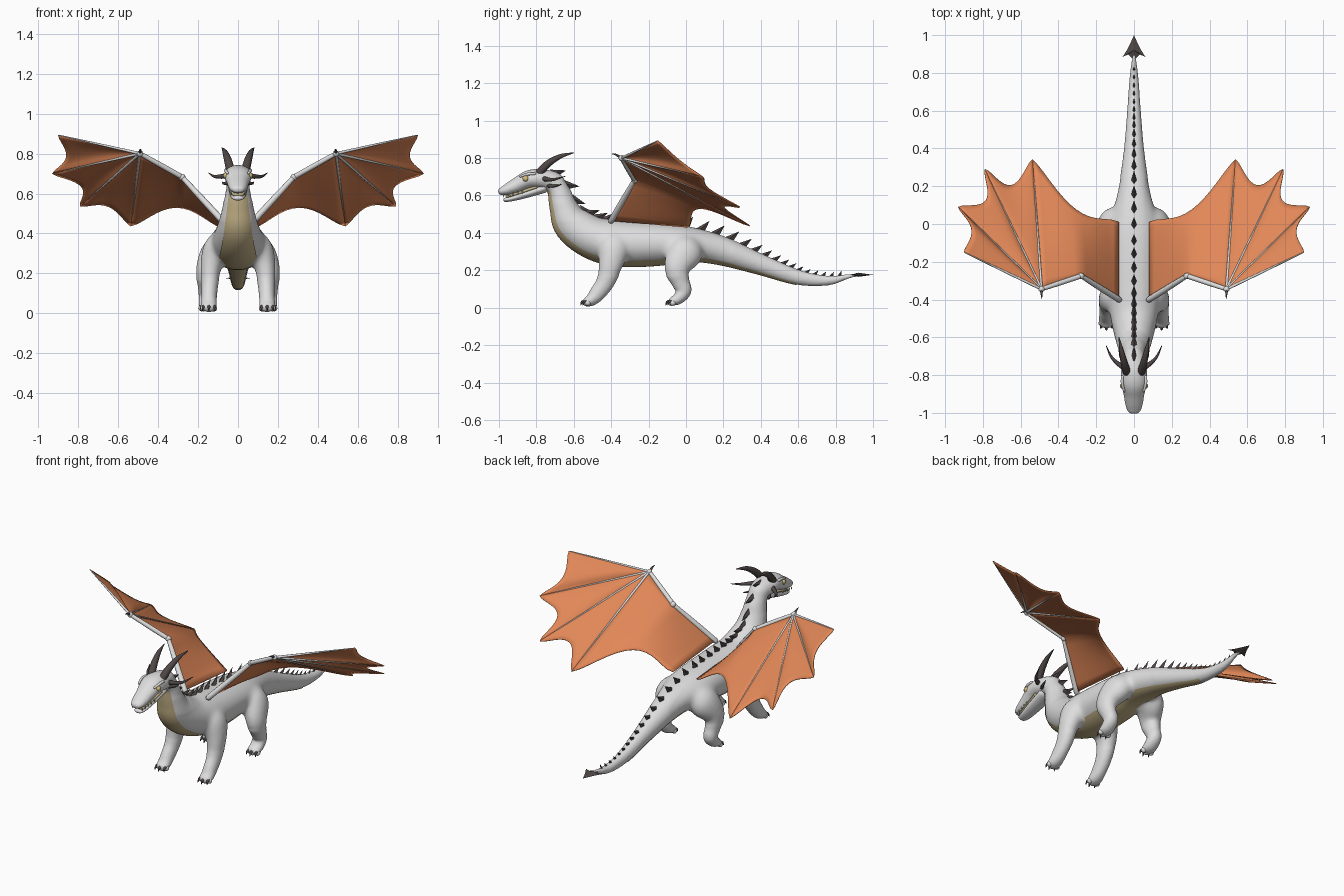
import bpy, bmesh, math
from mathutils import Vector

if "Cube" in bpy.data.objects:
    bpy.data.objects.remove(bpy.data.objects["Cube"])

V = Vector


def material(name, rgb):
    m = bpy.data.materials.new(name)
    m.diffuse_color = (*rgb, 1)
    m.use_nodes = True
    m.node_tree.nodes["Principled BSDF"].inputs["Base Color"].default_value = m.diffuse_color
    return m


SKIN = material("pale_skin", (0.73, 0.73, 0.73))
BELLY = material("tan_belly", (0.57, 0.46, 0.25))
HORN = material("dark_horn", (0.08, 0.064, 0.062))
WEB = material("orange_membrane", (0.76, 0.245, 0.097))
EYE = material("yellow_eye", (0.68, 0.52, 0.2))
TOOTH = material("ivory_tooth", (0.85, 0.82, 0.72))


def make(name, verts, faces, mat, mirror=False, smooth=True):
    me = bpy.data.meshes.new(name)
    me.from_pydata([tuple(v) for v in verts], [], faces)
    ob = bpy.data.objects.new(name, me)
    bpy.context.collection.objects.link(ob)
    me.materials.append(mat)
    for p in me.polygons:
        p.use_smooth = smooth
    if mirror:
        ob.modifiers.new("mirror", 'MIRROR').use_mirror_merge = False
    return ob


def spline(stations, steps):
    """Catmull-Rom samples of (x, y, z, half width, half height)."""
    n, out = len(stations), []
    P = lambda i: stations[max(0, min(n - 1, i))]
    for i in range(n - 1):
        for k in range(steps):
            t = k / steps
            out.append([0.5 * (2 * b + (c - a) * t + (2 * a - 5 * b + 4 * c - d) * t * t
                               + (3 * b - a - 3 * c + d) * t ** 3)
                        for a, b, c, d in zip(P(i - 1), P(i), P(i + 1), P(i + 2))])
    return out + [list(stations[-1])]


def frames(samples):
    """Centre, tangent, side, up and radii of each cross-section."""
    out = []
    for i, s in enumerate(samples):
        a, b = samples[max(0, i - 1)], samples[min(len(samples) - 1, i + 1)]
        t = (V(b[:3]) - V(a[:3])).normalized()
        u = (V((1, 0, 0)) - t * t.x).normalized()
        out.append((V(s[:3]), t, u, u.cross(t), s[3], s[4]))
    return out


def tube(name, stations, mat, mirror=False, sides=16, steps=5):
    """Loft elliptical rings along a path, with rounded ends."""
    fr = frames(spline(stations, steps))
    rings = []
    for first, f in ((True, fr[0]), (False, fr[-1])):
        caps = []
        for ang in (75, 40):
            c, t, u, v, a, b = f
            r, o = math.cos(math.radians(ang)), math.sin(math.radians(ang)) * min(a, b)
            caps.append((c + t * (-o if first else o), t, u, v, a * r, b * r))
        rings = caps + fr if first else rings + caps[::-1]
    verts, faces = [], []
    for c, t, u, v, a, b in rings:
        for k in range(sides):
            g = 2 * math.pi * (k + 0.5) / sides
            verts.append(c + u * a * math.cos(g) + v * b * math.sin(g))
    for i in range(len(rings) - 1):
        for k in range(sides):
            j = (k + 1) % sides
            faces.append((i * sides + k, i * sides + j, (i + 1) * sides + j, (i + 1) * sides + k))
    last = len(verts) - sides
    faces += [tuple(range(sides))[::-1], tuple(range(last, last + sides))]
    return make(name, verts, faces, mat, mirror), fr


def rod(name, a, b, r0, r1, mat, bend=(0, 0, 0), mirror=True, sides=10):
    """Tapered, optionally bent, round rod."""
    a, b = V(a), V(b)
    m = (a + b) / 2 + V(bend)
    rm = (r0 + r1) / 2 * 1.1
    tube(name, [(*a, r0, r0), (*m, rm, rm), (*b, r1, r1)], mat, mirror, sides, 4)


def ball(name, c, r, mat):
    bpy.ops.mesh.primitive_uv_sphere_add(segments=16, ring_count=10, radius=r, location=(0, 0, 0))
    ob = bpy.context.object
    ob.name = name
    for v in ob.data.vertices:
        v.co += V(c)
    ob.data.materials.append(mat)
    bpy.ops.object.shade_smooth()
    ob.modifiers.new("mirror", 'MIRROR').use_mirror_merge = False


# Neck, trunk and tail, head and legs, each as a loft
body = [(-.74, .69, .052, .048), (-.685, .635, .06, .058), (-.655, .54, .076, .074),
        (-.61, .45, .098, .1), (-.50, .375, .125, .113), (-.36, .345, .142, .124),
        (-.15, .34, .142, .115), (0, .342, .13, .094), (.18, .308, .085, .078),
        (.39, .235, .054, .056), (.6, .162, .036, .04), (.76, .145, .025, .026),
        (.87, .168, .013, .012), (.92, .174, .01, .009)]
trunk, spine = tube("trunk", [(0, *s) for s in body], SKIN, sides=32)
head = [(-.985, .622, .038, .022), (-.955, .632, .047, .032), (-.9, .656, .056, .042),
        (-.84, .685, .069, .05), (-.77, .688, .07, .055), (-.70, .672, .06, .056)]
skull = tube("skull", [(0, *s) for s in head], SKIN, sides=24)[0]
fore = tube("front_leg", [(.05, -.37, .38, .05, .06), (.102, -.385, .325, .072, .088),
                          (.135, -.402, .235, .055, .068), (.142, -.43, .14, .043, .05),
                          (.145, -.475, .075, .039, .043), (.146, -.505, .043, .04, .034),
                          (.146, -.527, .032, .039, .027)], SKIN, True, 20)[0]
hind = tube("hind_leg", [(.06, .03, .35, .05, .06), (.113, 0, .3, .074, .095),
                         (.158, -.048, .215, .055, .072), (.16, -.03, .14, .042, .05),
                         (.157, -.012, .09, .04, .042), (.156, -.04, .05, .041, .032),
                         (.155, -.07, .035, .04, .025)], SKIN, True, 20)[0]

# Fuse them into one skin and soften the shoulders, hips and nape
parts = (trunk, skull, fore, hind)
bm = bmesh.new()
deps = bpy.context.evaluated_depsgraph_get()
for ob in parts:
    bm.from_mesh(ob.evaluated_get(deps).to_mesh())
me = bpy.data.meshes.new("body")
bm.to_mesh(me)
bm.free()
for ob in parts:
    bpy.data.objects.remove(ob)
skin = bpy.data.objects.new("body", me)
bpy.context.collection.objects.link(skin)
rem = skin.modifiers.new("fuse", 'REMESH')
rem.mode, rem.voxel_size = 'VOXEL', .008
deps = bpy.context.evaluated_depsgraph_get()
fused = bpy.data.meshes.new_from_object(skin.evaluated_get(deps))
skin.modifiers.clear()
skin.data = fused
bm = bmesh.new()
bm.from_mesh(fused)
soft = [v for v in bm.verts
        if (v.co.y < .25 and .17 < v.co.z < .46 and abs(v.co.x) > .06)
        or (-.77 < v.co.y < -.62 and v.co.z > .57)]
for vs, count in ((soft, 24), (bm.verts[:], 2)):
    for _ in range(count):
        bmesh.ops.smooth_vert(bm, verts=vs, factor=.5, use_axis_x=True, use_axis_y=True,
                              use_axis_z=True)
for f in bm.faces:
    f.smooth, f.material_index = True, 0
bm.to_mesh(fused)
bm.free()
fused.materials.clear()
fused.materials.append(SKIN)

# Belly strip just proud of the underside
bv, bf, M = [], [], 16
strip = [f for f in spine if -.72 < f[0].y < .62]
for c, t, u, v, a, b in strip:
    for k in range(M + 1):
        g = math.radians(225 + 90 * k / M)
        bv.append(c + u * (a + .002) * math.cos(g) + v * (b + .002) * math.sin(g))
for i in range(len(strip) - 1):
    for k in range(M):
        q = i * (M + 1) + k
        bf.append((q, q + 1, q + M + 2, q + M + 1))
make("belly", bv, bf, BELLY)

# Jaw, mouth, teeth and eyes
jaw = [(-.965, .577, .028, .012), (-.93, .584, .036, .015), (-.86, .606, .044, .021),
       (-.76, .638, .05, .025)]
tube("jaw", [(0, *s) for s in jaw], SKIN, sides=20)
tube("mouth", [(0, -.955, .594, .03, .009), (0, -.88, .618, .042, .012),
               (0, -.80, .645, .05, .012)], BELLY)
for i in range(5):
    f = i / 4
    x, y, z = .033 + .012 * f, -.975 + .1 * f, .603 + .02 * f
    rod("upper_tooth", (x, y, z), (x, y, z - .013), .004, .001, TOOTH, sides=6)
ball("eye", (.058, -.857, .69), .0165, EYE)
rod("brow", (.052, -.885, .702), (.062, -.81, .717), .006, .008, SKIN, (.005, 0, .005))

# Horns
tube("main_horn", [(.038, -.785, .72, .022, .022), (.052, -.735, .772, .019, .019),
                   (.066, -.67, .81, .012, .012), (.08, -.60, .828, .002, .002)], HORN, True)
tube("side_horn", [(.055, -.76, .69, .014, .014), (.09, -.735, .685, .011, .011),
                   (.122, -.70, .687, .007, .007), (.147, -.645, .703, .0015, .0015)], HORN, True)
rod("cheek_horn", (.05, -.735, .652), (.08, -.665, .66), .011, .001, HORN, (.007, 0, -.005))

# Row of spikes along the spine, sized by position
sv, sf, gap = [], [], 0.005
for p, q in zip(spine, spine[1:]):
    step, travelled = (q[0] - p[0]).length, 0
    while step - travelled >= gap:
        travelled += gap
        k = travelled / step
        c, v, b = p[0].lerp(q[0], k), p[3].lerp(q[3], k), p[5] + (q[5] - p[5]) * k
        t = p[1]
        size = .06 if c.y < .2 else max(.028, .06 - .075 * (c.y - .2))
        base, n, w = c + v * (b - .004), len(sv), .25 * size
        sv += [base - t * size * .45, base + V((w, 0, 0)), base + t * size * .45,
               base - V((w, 0, 0)), base + v * size * .9 + t * size * .7]
        sf += [(n + i, n + (i + 1) % 4, n + 4) for i in range(4)] + [(n + 3, n + 2, n + 1, n)]
        gap = max(.047, size * 1.25) if c.y < .8 else 9
    gap -= step - travelled
make("spine_spikes", sv, sf, HORN, smooth=False)

# Arrow-shaped tail tip
half = [(0, 1.0), (.02, .955), (.038, .92), (.06, .885), (.03, .898), (.014, .88)]
out = half + [(-x, y) for x, y in half[:0:-1]]
tv = [V((x, y, .176)) for x, y in out] + [V((0, .92, .187)), V((0, .92, .165))]
n = len(out)
tf = [(i, n, (i + 1) % n) for i in range(n)] + [(i, (i + 1) % n, n + 1) for i in range(n)]
make("tail_tip", tv, tf, HORN, smooth=False)

# Toes and claws
for name, y, cx in (("front", -.535, .146), ("hind", -.08, .155)):
    for dx in (-.026, 0, .026):
        yy = y + abs(dx) * .4
        ball(name + "_toe", (cx + dx, yy, .026), .016, SKIN)
        rod(name + "_claw", (cx + dx, yy - .006, .034), (cx + dx * 1.2, yy - .028, .014),
            .01, .002, HORN, (0, -.004, .006))

# Wing landmarks
shoulder, elbow, wrist = V((.08, -.4, .465)), V((.28, -.275, .682)), V((.49, -.345, .8))
root = V((.08, .01, .43))
tips = [V((.90, -.15, .893)), V((.93, .09, .70)), V((.79, .29, .537)), V((.537, .342, .437))]
dips = [V((.86, -.03, .785)), V((.785, .125, .635)), V((.65, .205, .535)), V((.305, .075, .53))]


def arm(s):
    return wrist.lerp(elbow, s * 2) if s < .5 else elbow.lerp(shoulder, s * 2 - 1)


# Wing membrane, one scalloped panel between each pair of fingers
N = 14
for i in range(4):
    end = tips[i + 1] if i < 3 else root
    wv, wf = [], []
    for a in range(N + 1):
        s = a / N
        top = wrist if i < 3 else arm(s)
        drop = dips[i] - (tips[i] + end) / 2
        low = tips[i].lerp(end, s) + drop * (4 * s * (1 - s)) ** 1.6
        for b in range(N + 1):
            t = b / N
            sag = .012 * math.sin(math.pi * s) * math.sin(math.pi * t)
            wv.append(top.lerp(low, max(t, .002)) + V((0, 0, sag)))
    for a in range(N):
        for b in range(N):
            k = a * (N + 1) + b
            wf.append((k, k + 1, k + N + 2, k + N + 1))
    ob = make("wing_membrane", wv, wf, WEB, True)
    sol = ob.modifiers.new("thickness", 'SOLIDIFY')
    sol.thickness, sol.offset = .004, 0

# Wing bones, joints and wrist claw
rod("upper_arm", shoulder, elbow, .016, .012, SKIN)
rod("forearm", elbow, wrist, .013, .011, SKIN)
ball("elbow_joint", elbow, .017, SKIN)
ball("wrist_joint", wrist, .016, SKIN)
for i, tip in enumerate(tips):
    rod("finger_bone", wrist, wrist.lerp(tip, .98 if i == 0 else .86), .0075, .0025, SKIN)
rod("wrist_claw", wrist + V((0, -.008, .005)), wrist + V((-.002, -.052, .022)), .008, .001, HORN,
    (0, 0, .005))
